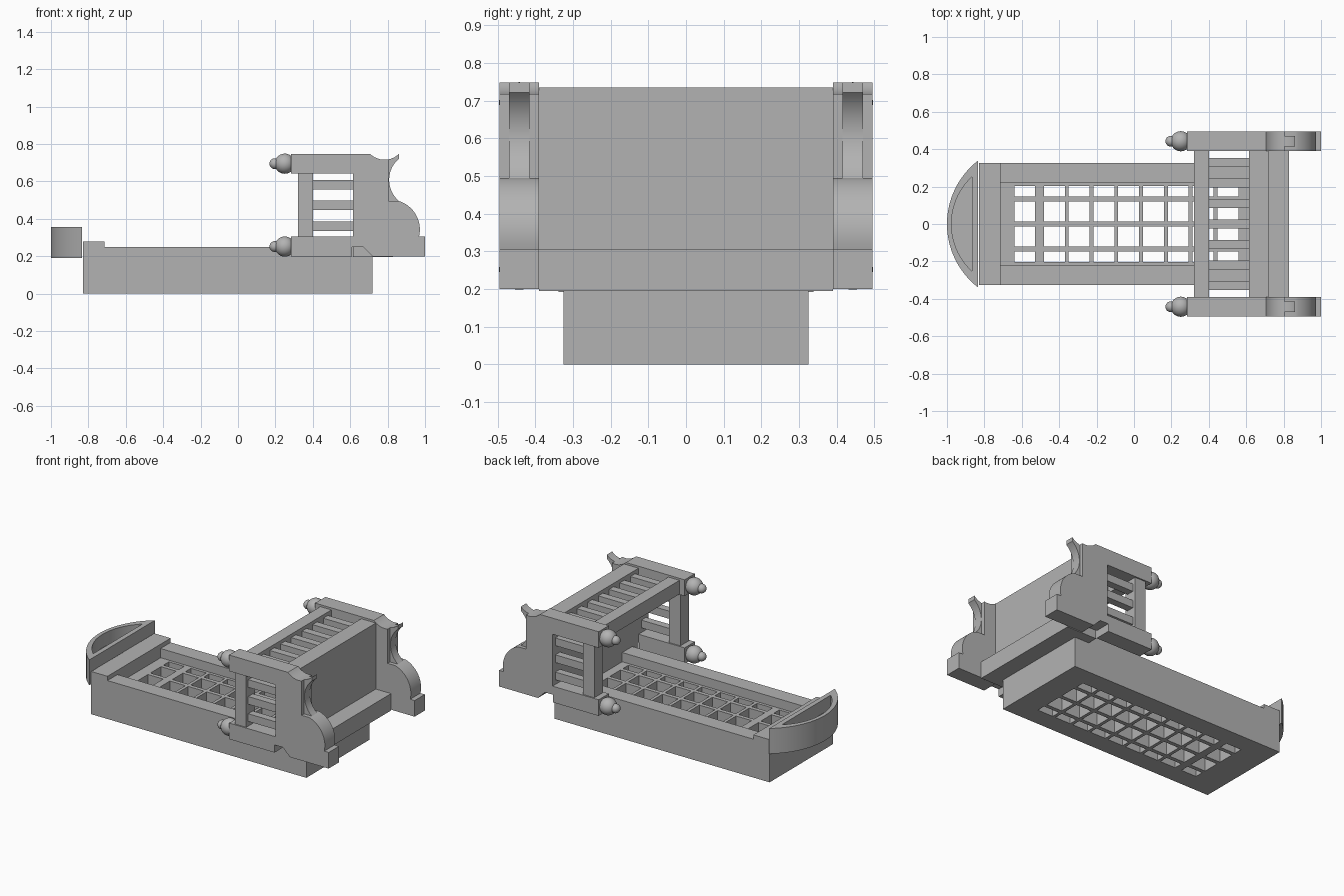
import bpy, bmesh, math
from mathutils import Vector

if "Cube" in bpy.data.objects:
    bpy.data.objects.remove(bpy.data.objects["Cube"])

grey = bpy.data.materials.new("plain grey")
grey.diffuse_color = (0.45, 0.45, 0.45, 1)
grey.use_nodes = True
grey.node_tree.nodes["Principled BSDF"].inputs["Base Color"].default_value = grey.diffuse_color


def finish(name, bm):
    bmesh.ops.recalc_face_normals(bm, faces=bm.faces)
    me = bpy.data.meshes.new(name)
    bm.to_mesh(me)
    bm.free()
    me.materials.append(grey)
    ob = bpy.data.objects.new(name, me)
    bpy.context.collection.objects.link(ob)
    return ob


def add_box(bm, x0, x1, y0, y1, z0, z1):
    vs = bmesh.ops.create_cube(bm, size=1)["verts"]
    for v in vs:
        v.co = ((x0 + x1) / 2 + v.co.x * (x1 - x0),
                (y0 + y1) / 2 + v.co.y * (y1 - y0),
                (z0 + z1) / 2 + v.co.z * (z1 - z0))


def box(name, *dims):
    bm = bmesh.new()
    add_box(bm, *dims)
    return finish(name, bm)


def extrude(name, pts, axis, a, b):
    """Extrude a closed outline along y (xz outline) or z (xy outline)."""
    bm = bmesh.new()
    def place(p, t):
        return (p[0], t, p[1]) if axis == "y" else (p[0], p[1], t)
    lo = [bm.verts.new(place(p, a)) for p in pts]
    hi = [bm.verts.new(place(p, b)) for p in pts]
    bm.faces.new(lo)
    bm.faces.new(hi)
    n = len(pts)
    for i in range(n):
        j = (i + 1) % n
        bm.faces.new((lo[i], lo[j], hi[j], hi[i]))
    return finish(name, bm)


def arc(p, q, s, n=14):
    """Circular arc from p to q, bulging by s to the left of travel."""
    p, q = Vector(p), Vector(q)
    c = (q - p).length
    d = (q - p) / c
    left = Vector((-d.y, d.x))
    sg = 1 if s > 0 else -1
    r = (c * c / 4 + s * s) / (2 * abs(s))
    t = math.asin(c / 2 / r)
    centre = (p + q) / 2 + left * (s - sg * r)
    return [tuple(centre + r * (math.sin(u) * d + sg * math.cos(u) * left))
            for u in (-t + 2 * t * i / n for i in range(n + 1))]


def smooth(ob):
    bpy.ops.object.select_all(action="DESELECT")
    ob.select_set(True)
    bpy.context.view_layer.objects.active = ob
    bpy.ops.object.shade_smooth_by_angle(angle=math.radians(30))


def cut(ob, cutter):
    mod = ob.modifiers.new("cut", "BOOLEAN")
    mod.operation = "DIFFERENCE"
    mod.solver = "EXACT"
    mod.object = cutter
    cutter.hide_render = True
    bpy.context.view_layer.objects.active = ob
    bpy.ops.object.modifier_apply(modifier=mod.name)
    bpy.data.objects.remove(cutter)


# Base tray with raised head end
base = extrude("base_tray", [(-.83, 0), (.72, 0), (.72, .25), (-.713, .25),
                             (-.713, .278), (-.83, .278)], "y", -.325, .325)
cut(base, box("recess_cutter", -.713, .615, -.222, .222, .19, .4))

# Lattice holes through the tray floor
bm = bmesh.new()
columns = [(-.64, -.53)] + [(-.482 + .1325 * i, -.37 + .1325 * i) for i in range(8)]
rows = [(-.203, -.147), (-.121, -.013), (.013, .121), (.147, .203)]
for x0, x1 in columns:
    for y0, y1 in rows:
        add_box(bm, x0, x1, y0, y1, -.1, .3)
cut(base, finish("lattice_cutter", bm))

# Curved end piece with a hollow in its top
end = extrude("curved_end", arc((-.835, .338), (-.835, -.338), -.165, 32), "z", .192, .357)
cut(end, extrude("hollow_cutter", arc((-.866, .252), (-.866, -.252), -.11, 32), "z", .27, .5))
smooth(end)

# Back panel with rear ledge
extrude("back_panel", [(.615, .195), (.83, .195), (.83, .305), (.72, .305),
                       (.72, .735), (.615, .735)], "y", -.39, .39)

# Roof front beam and slats
box("roof_front_beam", .32, .40, -.39, .39, .645, .735)
for i in range(7):
    y = .11 * (i - 3)
    box("roof_slat", .39, .62, y - .024, y + .024, .665, .713)

# Side frame outlines
scoop = arc((.861, .748), (.706, .748), .032, 16)
side = ([(.283, .2), (.61, .2), (.61, .25), (.67, .25), (.72, .2), (1, .2), (1, .305)]
        + arc((.968, .305), (.861, .495), -.043)
        + [(.805, .495), (.805, .718)]
        + [p for p in scoop if p[0] < .803]
        + [(.283, .748), (.283, .643), (.615, .643), (.615, .305), (.283, .305)])
rib = ([(.8, .495)] + arc((.861, .495), (.861, .722), .053)
       + [p for p in scoop if p[0] > .8])

for s in (-1, 1):
    ym = s * .4425
    # Side frame and narrow hooked rib
    smooth(extrude("side_frame", side, "y", s * .39, s * .495))
    smooth(extrude("side_rib", rib, "y", ym - .0275, ym + .0275))
    # Front post and window slats
    box("side_post", .32, .40, ym - .044, ym + .044, .30, .65)
    for z in (.361, .473, .583):
        box("side_slat", .39, .62, ym - .024, ym + .024, z - .025, z + .025)
    # Double ball finials on both rails
    for z in (.252, .695):
        bm = bmesh.new()
        for x, r in ((.25, .054), (.197, .029)):
            vs = bmesh.ops.create_uvsphere(bm, u_segments=24, v_segments=14, radius=r)["verts"]
            bmesh.ops.translate(bm, verts=vs, vec=(x, ym, z))
        smooth(finish("finial", bm))
